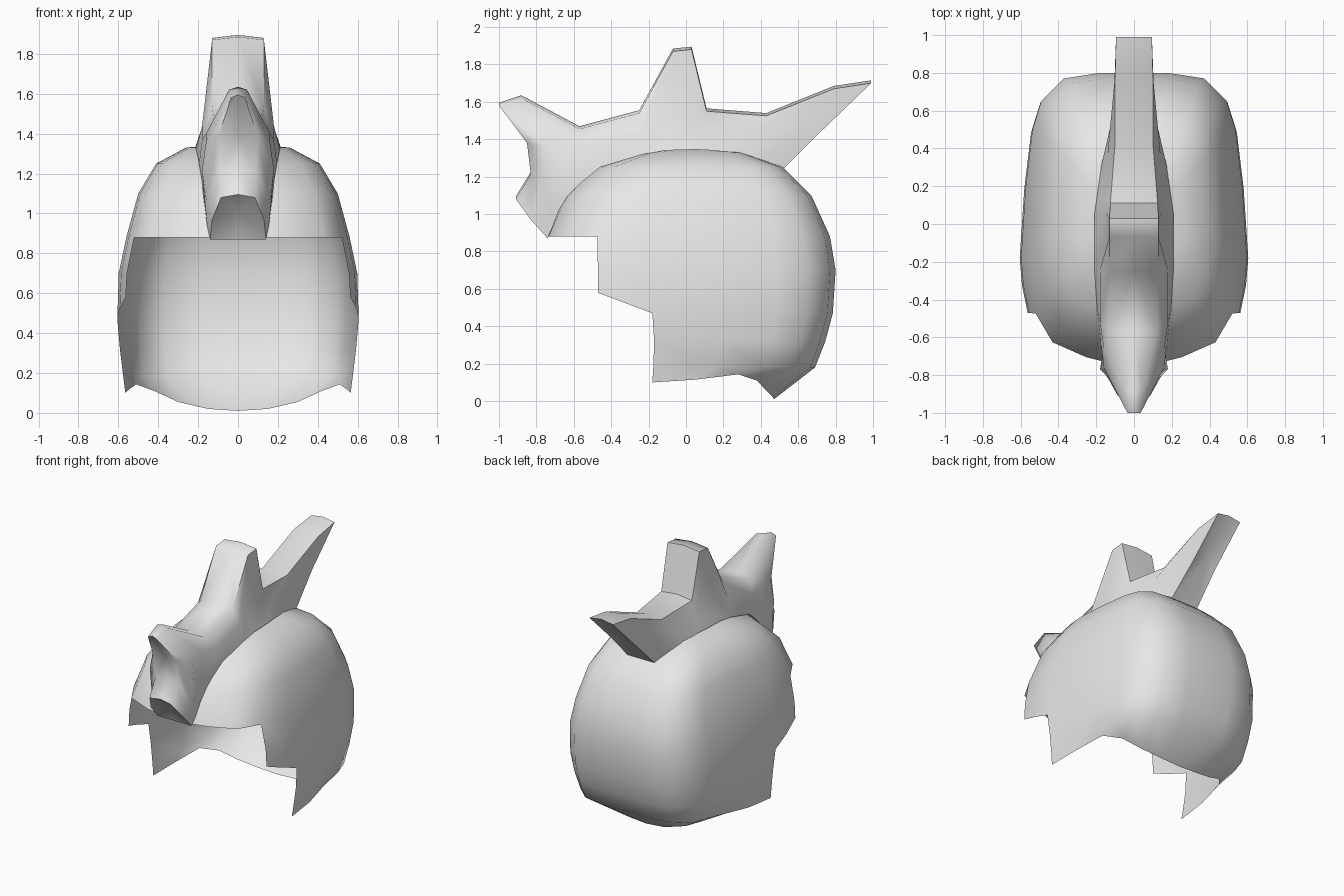
import bpy, bmesh, math

if "Cube" in bpy.data.objects:
    bpy.data.objects.remove(bpy.data.objects["Cube"])

grey = bpy.data.materials.new("light_grey")
grey.use_nodes = True
grey.diffuse_color = (0.8, 0.8, 0.8, 1)
grey.node_tree.nodes["Principled BSDF"].inputs["Base Color"].default_value = (0.8, 0.8, 0.8, 1)


def finish(name, bm, angle):
    """Turn a +x half into a mirrored, smooth-shaded object."""
    loose = [v for v in bm.verts if not v.link_faces]
    bmesh.ops.delete(bm, geom=loose, context='VERTS')
    bmesh.ops.recalc_face_normals(bm, faces=bm.faces)
    mesh = bpy.data.meshes.new(name)
    bm.to_mesh(mesh)
    bm.free()
    mesh.materials.append(grey)
    obj = bpy.data.objects.new(name, mesh)
    bpy.context.collection.objects.link(obj)
    mirror = obj.modifiers.new("mirror", 'MIRROR')
    mirror.use_clip = True
    bpy.ops.object.select_all(action='DESELECT')
    obj.select_set(True)
    bpy.context.view_layer.objects.active = obj
    bpy.ops.object.shade_smooth_by_angle(angle=math.radians(angle))
    return obj


def grid_faces(bm, grid, keep=lambda r, c: True):
    for r in range(len(grid) - 1):
        for c in range(len(grid[r]) - 1):
            if keep(r, c):
                bm.faces.new((grid[r][c], grid[r][c + 1], grid[r + 1][c + 1], grid[r + 1][c]))


# Shell: horizontal rings (z, half width, front y, widest y, back y)
rings = [
    (1.33, 0.26, -0.23, 0.00, 0.30),
    (1.25, 0.41, -0.48, -0.05, 0.52),
    (1.10, 0.50, -0.65, -0.12, 0.67),
    (0.88, 0.56, -0.745, -0.18, 0.77),
    (0.70, 0.598, -0.74, -0.18, 0.80),
    (0.47, 0.605, -0.74, -0.18, 0.785),
    (0.32, 0.592, -0.74, -0.17, 0.745),
    (0.18, 0.575, -0.74, -0.175, 0.69),
]
# Unit plan outline from front centre to back centre
plan = [(0, -1), (0.25, -0.98), (0.45, -0.93), (0.77, -0.79), (0.93, -0.52), (0.98, -0.26),
        (1, 0), (0.96, 0.38), (0.9, 0.69), (0.82, 0.85), (0.62, 0.97), (0.3, 1), (0, 1)]
NOTCH, CHEEK = 4, 6
# Bottom rim from the cheek to the nape
rim = [(0.565, -0.18, 0.10), (0.55, 0.05, 0.115), (0.51, 0.28, 0.143), (0.42, 0.38, 0.11),
       (0.30, 0.43, 0.055), (0.15, 0.465, 0.02), (0, 0.47, 0.01)]

bm = bmesh.new()
grid = []
for i, (z, hw, yf, y0, yb) in enumerate(rings):
    row = []
    for u, v in plan:
        y = y0 + v * ((y0 - yf) if v < 0 else (yb - y0))
        lift = max(0, -v) * 0.21 if i == 5 else 0      # sloping cheek step
        row.append(bm.verts.new((hw * u, y, z + lift)))
    grid.append(row)
grid.append([bm.verts.new(rim[max(0, c - CHEEK)]) for c in range(len(plan))])


def in_shell(r, c):
    if r < 3:
        return True
    return c >= (NOTCH if r < 5 else CHEEK)


grid_faces(bm, grid, in_shell)
crown = bm.verts.new((0, 0.04, 1.355))
for a, b in zip(grid[0], grid[0][1:]):
    bm.faces.new((a, crown, b))
finish("helmet_shell", bm, 60)

# Crest: stations of base, middle and top, each (y, z, half width)
stations = [
    ((-0.74, 0.87, 0.14), (-0.83, 0.97, 0.13), (-0.91, 1.08, 0.085)),
    ((-0.71, 0.94, 0.155), (-0.78, 1.07, 0.16), (-0.83, 1.21, 0.09)),
    ((-0.68, 1.02, 0.165), (-0.77, 1.22, 0.18), (-0.85, 1.38, 0.10)),
    ((-0.63, 1.10, 0.175), (-0.76, 1.36, 0.16), (-1.00, 1.58, 0.035)),
    ((-0.57, 1.16, 0.18), (-0.66, 1.40, 0.16), (-0.88, 1.62, 0.045)),
    ((-0.46, 1.25, 0.195), (-0.52, 1.37, 0.18), (-0.57, 1.455, 0.12)),
    ((-0.23, 1.32, 0.21), (-0.24, 1.44, 0.18), (-0.25, 1.54, 0.13)),
    ((-0.11, 1.34, 0.21), (-0.12, 1.52, 0.15), (-0.07, 1.87, 0.13)),
    ((0.05, 1.345, 0.21), (0.06, 1.52, 0.15), (0.03, 1.88, 0.13)),
    ((0.15, 1.34, 0.195), (0.13, 1.45, 0.165), (0.11, 1.55, 0.125)),
    ((0.30, 1.32, 0.175), (0.37, 1.43, 0.14), (0.43, 1.525, 0.10)),
    ((0.42, 1.285, 0.14), (0.58, 1.46, 0.11), (0.79, 1.67, 0.10)),
    ((0.52, 1.24, 0.11), (0.73, 1.45, 0.095), (0.99, 1.70, 0.095)),
]
bm = bmesh.new()
grid = []
for base, mid, top in stations:
    row = [bm.verts.new((0, base[0], base[1]))]
    row += [bm.verts.new((w, y, z)) for y, z, w in (base, mid, top)]
    row.append(bm.verts.new((0, top[0], top[1] + 0.015)))   # slight ridge
    grid.append(row)
grid_faces(bm, grid)
# Front and rear closing faces, creased along the centre
for row, dy in ((grid[0], 0.03), (grid[-1], -0.02)):
    y = (row[0].co.y + row[4].co.y) / 2 + dy
    z = (row[0].co.z + row[4].co.z) / 2 + 0.01
    centre = bm.verts.new((0, y, z))
    for a, b in zip(row, row[1:]):
        bm.faces.new((a, b, centre))
finish("spiked_crest", bm, 60)
